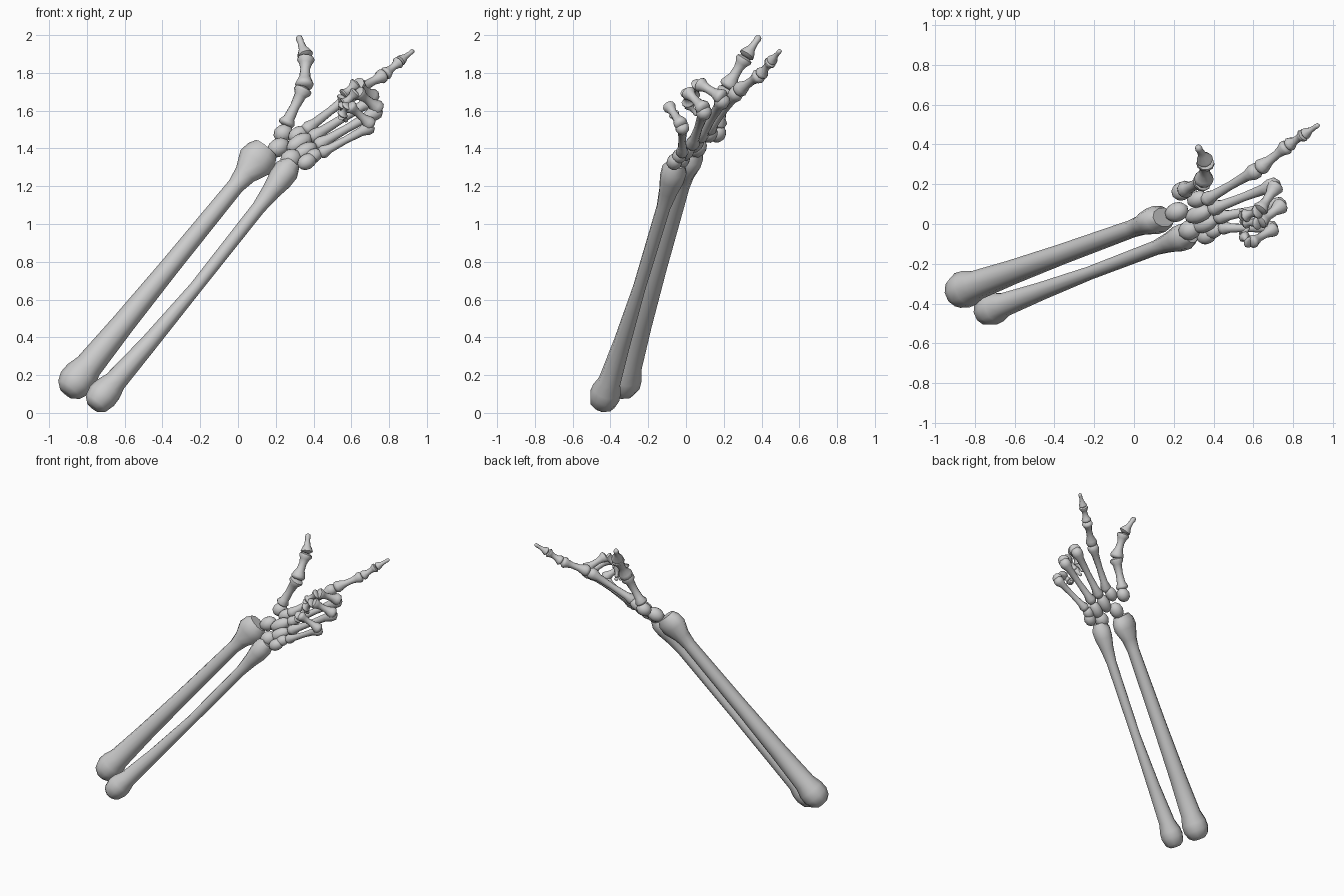
import bpy, bmesh, math
from mathutils import Vector

if "Cube" in bpy.data.objects:
    bpy.data.objects.remove(bpy.data.objects["Cube"])


def finish(name, bm):
    bmesh.ops.recalc_face_normals(bm, faces=bm.faces)
    me = bpy.data.meshes.new(name)
    bm.to_mesh(me)
    bm.free()
    ob = bpy.data.objects.new(name, me)
    bpy.context.collection.objects.link(ob)
    for p in me.polygons:
        p.use_smooth = True
    me.set_sharp_from_angle(angle=math.radians(50))
    return ob


def bone(name, a, b, profile, k=1.0, sides=10, hint=(-1, 0, 1), bow=(0, 0, 0)):
    """Loft rings from a to b; profile rows are (t, radius[, second radius])."""
    a, b, bow = Vector(a), Vector(b), Vector(bow)
    d = (b - a).normalized()
    u = Vector(hint)
    u = (u - d * u.dot(d)).normalized()
    v = d.cross(u)
    bm = bmesh.new()
    rings = []
    for row in profile:
        t, r1, r2 = row[0], row[1] * k, row[-1] * k
        c = a.lerp(b, t) + bow * max(0, 4 * t * (1 - t))
        rings.append([bm.verts.new(c + u * r1 * math.cos(q) + v * r2 * math.sin(q))
                      for q in (2 * math.pi * i / sides for i in range(sides))])
    for p, q in zip(rings, rings[1:]):
        for i in range(sides):
            j = (i + 1) % sides
            bm.faces.new((p[i], p[j], q[j], q[i]))
    bm.faces.new(rings[0])
    bm.faces.new(rings[-1])
    return finish(name, bm)


# Forearm: thick bone with a flared wrist end, thin bone beside it
bone("radius_bone", (-.855, -.33, .17), (.125, .025, 1.37),
     [(-.055, .045), (-.04, .075), (-.01, .094), (.025, .092), (.065, .075), (.25, .062),
      (.5, .052), (.86, .045), (.91, .06, .05), (.965, .1, .068), (1.0, .092, .07),
      (1.025, .07, .05)])
bone("ulna_bone", (-.72, -.43, .09), (.25, -.065, 1.275),
     [(-.05, .04), (-.035, .068), (0, .082), (.03, .078), (.07, .06), (.25, .046),
      (.5, .034), (.85, .037), (.92, .05), (.97, .066), (1.01, .068), (1.04, .045)],
     bow=(.01, 0, -.02))

# Wrist bones: ellipsoids stretched along the hand
carpals = {
    "scaphoid": ((.215, .06, 1.405), .065, .05), "lunate": ((.28, -.03, 1.345), .06, .052),
    "triquetrum": ((.365, -.06, 1.33), .055, .042), "pisiform": ((.40, -.035, 1.36), .05, .038),
    "trapezium": ((.24, .165, 1.48), .055, .048), "trapezoid": ((.32, .125, 1.475), .06, .042),
    "capitate": ((.325, .05, 1.43), .08, .045), "hamate": ((.355, 0, 1.385), .075, .043)}
turn = Vector((.75, .3, .45)).to_track_quat('Z', 'Y')
for name, (c, length, r) in carpals.items():
    bm = bmesh.new()
    bmesh.ops.create_icosphere(bm, subdivisions=2, radius=1)
    for v in bm.verts:
        v.co = Vector(c) + turn @ Vector((v.co.x * r, v.co.y * r, v.co.z * length))
    finish(name + "_bone", bm)

# Digits: joint positions from wrist to tip, with the bone end radius
SHAFT = [(0, .55), (.05, .9), (.12, 1), (.22, .85), (.38, .58), (.62, .52), (.78, .68),
         (.88, .92), (.95, .88), (1, .5)]
META = [(0, .5), (.03, .8), (.09, .9), (.2, .62), (.5, .52), (.8, .65), (.9, .98),
        (.97, .95), (1.02, .5)]
TIP = [(0, .6), (.08, 1), (.2, .9), (.42, .52), (.7, .4), (.84, .45), (.95, .38), (1, .15)]
digits = {
    "thumb": ([(.25, .17, 1.52), (.35, .215, 1.72), (.36, .315, 1.885), (.32, .39, 1.995)], .05),
    "index": ([(.35, .115, 1.49), (.625, .275, 1.705), (.775, .395, 1.79), (.855, .45, 1.86),
               (.93, .5, 1.92)], .042),
    "middle": ([(.38, .07, 1.45), (.72, .2, 1.665), (.63, .065, 1.745), (.555, .04, 1.68),
                (.54, .07, 1.605)], .043),
    "ring": ([(.41, .03, 1.41), (.75, .1, 1.605), (.63, .005, 1.70), (.56, .01, 1.635),
              (.55, .06, 1.575)], .042),
    "little": ([(.43, -.02, 1.37), (.71, -.02, 1.52), (.585, -.095, 1.63), (.55, -.06, 1.575),
                (.575, -.015, 1.545)], .038)}
for digit, (pts, r) in digits.items():
    n = len(pts) - 1
    for i in range(n):
        if i == 0:
            name, prof = "metacarpal", META
        elif i == n - 1:
            name, prof = "tip_phalanx", TIP
        else:
            name, prof = ("first_phalanx", "second_phalanx")[i - 1], SHAFT
        k = r * (1, 1, .85, .7)[i]
        bone(f"{digit}_{name}", pts[i], pts[i + 1], prof, k, hint=(.3, -1, .4))
